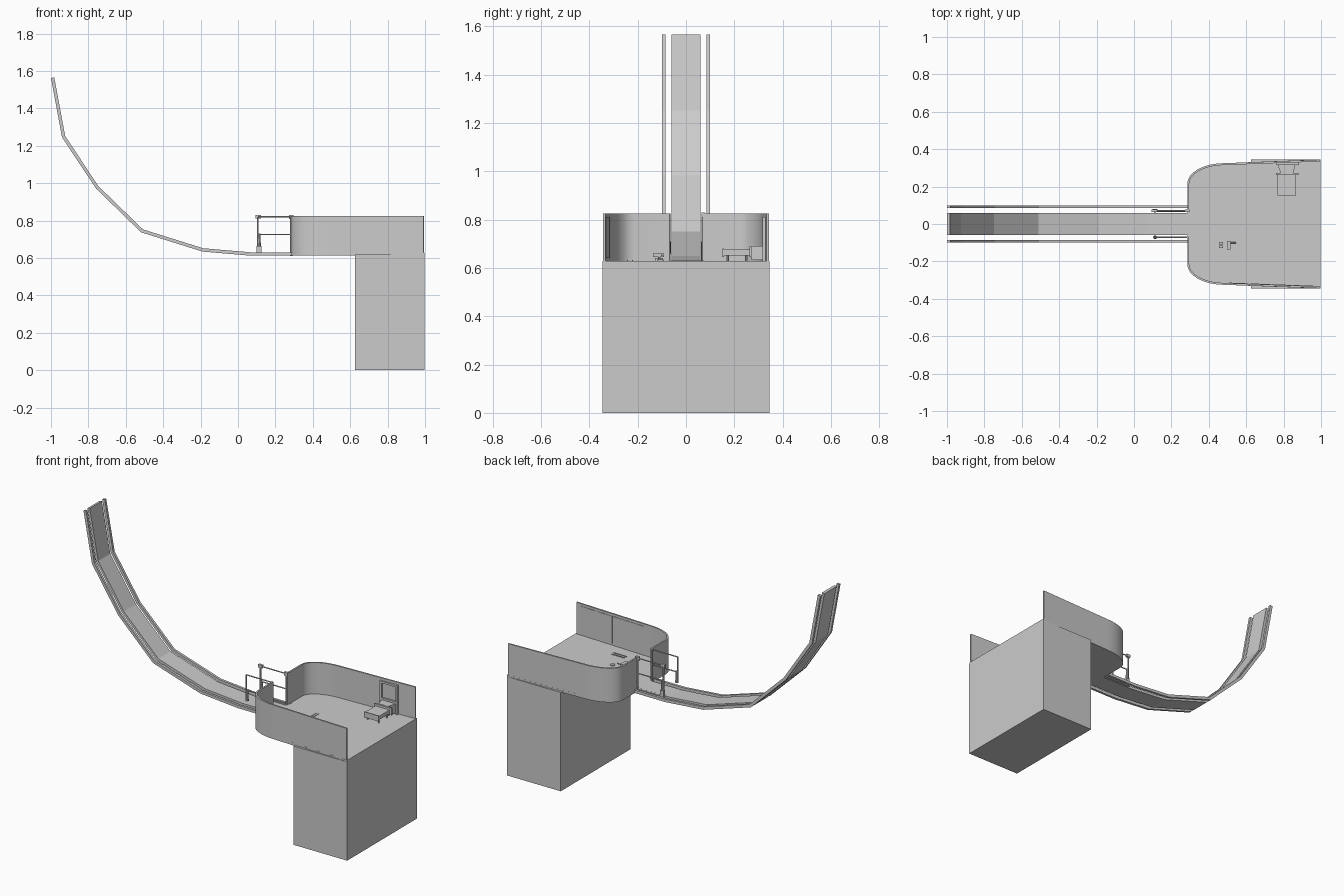
import bpy, bmesh, math
from mathutils import Vector

if "Cube" in bpy.data.objects:
    bpy.data.objects.remove(bpy.data.objects["Cube"])


def mesh_object(name, bm, smooth=False):
    bmesh.ops.recalc_face_normals(bm, faces=bm.faces)
    me = bpy.data.meshes.new(name)
    bm.to_mesh(me)
    bm.free()
    ob = bpy.data.objects.new(name, me)
    bpy.context.collection.objects.link(ob)
    if smooth:
        bpy.ops.object.select_all(action='DESELECT')
        ob.select_set(True)
        bpy.context.view_layer.objects.active = ob
        bpy.ops.object.shade_smooth_by_angle(angle=math.radians(30))
    return ob


def mirror_y(ob):
    m = ob.modifiers.new("mirror", 'MIRROR')
    m.use_axis = (False, True, False)
    m.use_clip = False
    m.use_mirror_merge = False
    return ob


def box(name, x, y, z, rot=0.0):
    """Box from (min, max) ranges, optionally turned about z."""
    bm = bmesh.new()
    bmesh.ops.create_cube(bm, size=1)
    for v in bm.verts:
        v.co = Vector((v.co.x * (x[1] - x[0]), v.co.y * (y[1] - y[0]), v.co.z * (z[1] - z[0])))
    ob = mesh_object(name, bm)
    ob.location = ((x[0] + x[1]) / 2, (y[0] + y[1]) / 2, (z[0] + z[1]) / 2)
    ob.rotation_euler.z = rot
    return ob


def rod(name, a, b, r1, r2=None, segs=10):
    """Round bar between two points."""
    a, b = Vector(a), Vector(b)
    bm = bmesh.new()
    bmesh.ops.create_cone(bm, cap_ends=True, segments=segs, radius1=r1,
                          radius2=r1 if r2 is None else r2, depth=(b - a).length)
    q = (b - a).to_track_quat('Z', 'Y')
    for v in bm.verts:
        v.co = q @ v.co + (a + b) / 2
    return mesh_object(name, bm, True)


def offset(path, d):
    """Mitred offset of an open 2D path."""
    pts = [Vector(p) for p in path]
    out = []
    for i, p in enumerate(pts):
        dirs = []
        if i > 0:
            dirs.append((p - pts[i - 1]).normalized())
        if i < len(pts) - 1:
            dirs.append((pts[i + 1] - p).normalized())
        ns = [Vector((-t.y, t.x)) for t in dirs]
        n = sum(ns, Vector((0, 0))).normalized()
        out.append(tuple(p + n * d / n.dot(ns[0])))
    return out


def prism(name, outline, lo, hi, axis='z', smooth=False):
    """Extrude a closed outline along z (outline is x,y) or y (outline is x,z)."""
    place = (lambda p, h: (p[0], p[1], h)) if axis == 'z' else (lambda p, h: (p[0], h, p[1]))
    bm = bmesh.new()
    a = [bm.verts.new(place(p, lo)) for p in outline]
    b = [bm.verts.new(place(p, hi)) for p in outline]
    bm.faces.new(a)
    bm.faces.new(b)
    for i in range(len(a)):
        j = (i + 1) % len(a)
        bm.faces.new((a[i], a[j], b[j], b[i]))
    return mesh_object(name, bm, smooth)


# Support block
box("support_block", (0.625, 0.998), (-0.346, 0.346), (0, 0.618))

# Platform floor with rounded inner corners
arc = [(0.48 - 0.195 * math.sin(t), 0.215 + 0.11 * math.cos(t))
       for t in [i * math.pi / 16 for i in range(9)]]
half = [(0.998, 0.345)] + arc
prism("platform_floor", half + [(x, -y) for x, y in reversed(half)], 0.612, 0.628, smooth=True)

# Curved parapet walls, open towards the track and the outer end
wall = [(0.993, 0.344)] + arc + [(0.285, 0.07)]
mirror_y(prism("parapet_wall", wall + offset(wall, 0.01)[::-1], 0.625, 0.825, smooth=True))

# Curved track and its side rails
path = [(-1.0, 1.562), (-0.941, 1.245), (-0.76, 0.972), (-0.518, 0.737),
        (-0.19, 0.634), (0.07, 0.612), (0.30, 0.612)]
ribbon = path + offset(path, 0.016)[::-1]
prism("track_bed", ribbon, -0.06, 0.06, 'y')
mirror_y(prism("track_side_rail", path + offset(path, 0.018)[::-1], 0.085, 0.1, 'y'))

# Gate posts and handrails at the track entrance
g = 0.071
mirror_y(box("gate_post_base", (0.1, 0.126), (0.063, 0.079), (0.612, 0.665)))
mirror_y(rod("gate_post_sleeve", (0.113, g, 0.66), (0.113, g, 0.73), 0.01, 0.007))
mirror_y(rod("gate_post", (0.106, g, 0.66), (0.106, g, 0.82), 0.005))
mirror_y(box("gate_post_cap", (0.093, 0.122), (0.064, 0.078), (0.812, 0.83)))
mirror_y(rod("gate_inner_post", (0.285, g, 0.61), (0.285, g, 0.825), 0.006))
mirror_y(box("gate_inner_cap", (0.272, 0.298), (0.064, 0.078), (0.808, 0.83)))
for z in (0.725, 0.82):
    mirror_y(rod("gate_handrail", (0.106, g, z), (0.285, g, z), 0.0035))
mirror_y(box("gate_foot_rail", (0.1, 0.29), (0.064, 0.076), (0.612, 0.63)))

# Raised panels along the inside of one wall
slope = math.atan2(0.019, 0.513)
for i in range(4):
    x = 0.56 + 0.115 * i
    y = -(0.3155 + (x - 0.48) * math.tan(slope))
    box("wall_panel", (x - 0.053, x + 0.053), (y - 0.003, y + 0.003), (0.64, 0.81), -slope)

# Window frame on the opposite wall above the seat
for x in (0.765, 0.875):
    box("frame_upright", (x - 0.006, x + 0.006), (0.316, 0.33), (0.628, 0.81))
for z in (0.70, 0.804):
    box("frame_crossbar", (0.765, 0.875), (0.316, 0.33), (z - 0.006, z + 0.006))

# Seat: cushion, legs, back bar and tapered mount to the wall
box("seat_cushion", (0.767, 0.865), (0.155, 0.262), (0.652, 0.675))
box("seat_front_lip", (0.767, 0.865), (0.152, 0.158), (0.645, 0.68))
box("seat_back_bar", (0.758, 0.88), (0.262, 0.272), (0.645, 0.688))
for x in (0.778, 0.854):
    for y in (0.172, 0.25):
        rod("seat_leg", (x, y, 0.625), (x, y, 0.655), 0.005)
prism("seat_wall_mount", [(0.785, 0.27), (0.85, 0.27), (0.865, 0.325), (0.765, 0.325)],
      0.632, 0.69)

# Small floor fittings
for x in (0.492, 0.508):
    box("floor_strip", (x - 0.002, x + 0.002), (-0.062, 0.072), (0.626, 0.631))
for y in (-0.222, -0.243):
    box("floor_bar", (0.58, 0.67), (y - 0.002, y + 0.002), (0.626, 0.632))
for y in (-0.102, -0.122):
    box("floor_switch", (0.455, 0.475), (y - 0.007, y + 0.007), (0.626, 0.64))
box("pedal_block", (0.497, 0.517), (-0.137, -0.09), (0.645, 0.66))
rod("pedal_stem", (0.507, -0.11, 0.626), (0.507, -0.11, 0.648), 0.005)
rod("pedal_arm", (0.515, -0.1, 0.652), (0.545, -0.1, 0.652), 0.004)
rod("floor_button", (0.583, -0.107, 0.626), (0.583, -0.107, 0.634), 0.014, segs=16)
